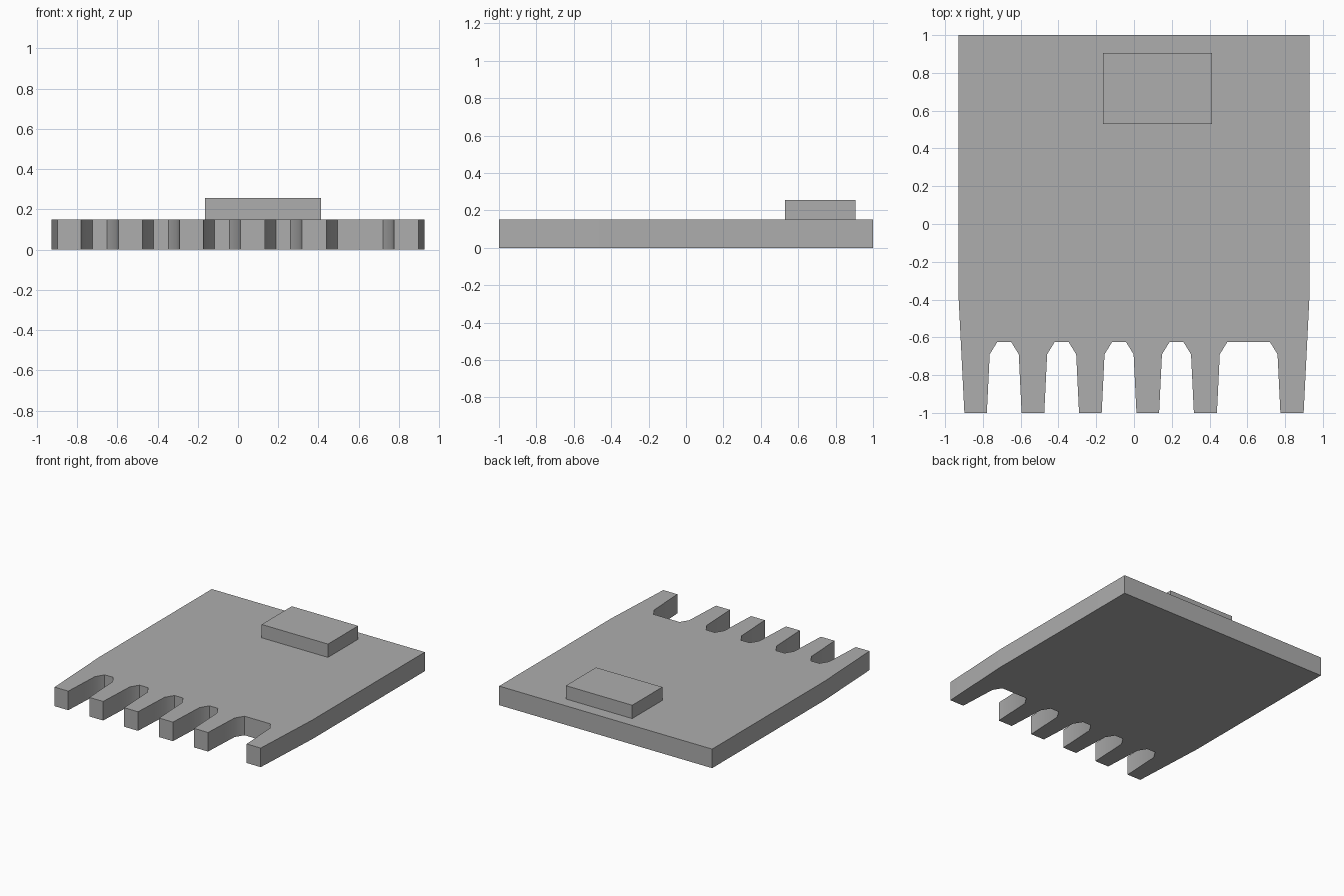
import bpy, bmesh
from math import radians

if "Cube" in bpy.data.objects:
    bpy.data.objects.remove(bpy.data.objects["Cube"], do_unlink=True)

grey = bpy.data.materials.new("plain grey")
grey.use_nodes = True
colour = (0.42, 0.42, 0.42, 1)
grey.diffuse_color = colour
grey.node_tree.nodes["Principled BSDF"].inputs["Base Color"].default_value = colour


def extrude_outline(name, outline, bottom, top):
    """Raise a flat outline into a solid slab."""
    bm = bmesh.new()
    face = bm.faces.new([bm.verts.new((x, y, bottom)) for x, y in outline])
    raised = bmesh.ops.extrude_face_region(bm, geom=[face])["geom"]
    verts = [v for v in raised if isinstance(v, bmesh.types.BMVert)]
    bmesh.ops.translate(bm, verts=verts, vec=(0, 0, top - bottom))
    bmesh.ops.recalc_face_normals(bm, faces=bm.faces)
    mesh = bpy.data.meshes.new(name)
    bm.to_mesh(mesh)
    bm.free()
    mesh.materials.append(grey)
    obj = bpy.data.objects.new(name, mesh)
    bpy.context.collection.objects.link(obj)
    return obj


def slot(centre, half):
    """Tapered slot with chamfered inner corners, left to right."""
    left = [(-half, -1), (0.015 - half, -0.69), (0.055 - half, -0.625)]
    right = [(-x, y) for x, y in reversed(left)]
    return [(centre + x, y) for x, y in left + right]


# Notched base plate: tapered sides, four narrow slots and one wide slot
side, tip = 0.928, 0.898
outline = [(-side, 1), (-side, -0.4), (-tip, -1)]
for i in range(4):
    outline += slot(-0.687 + 0.304 * i, 0.092)
outline += slot(0.607, 0.168)
outline += [(tip, -1), (side, -0.4), (side, 1)]
plate = extrude_outline("base_plate", outline, 0, 0.15)

# Raised block near the back
x0, x1, y0, y1 = -0.165, 0.413, 0.53, 0.905
extrude_outline("raised_block", [(x0, y0), (x1, y0), (x1, y1), (x0, y1)], 0.15, 0.255)

# Soften the slot corners
bpy.ops.object.select_all(action="DESELECT")
plate.select_set(True)
bpy.context.view_layer.objects.active = plate
bpy.ops.object.shade_smooth_by_angle(angle=radians(30))
